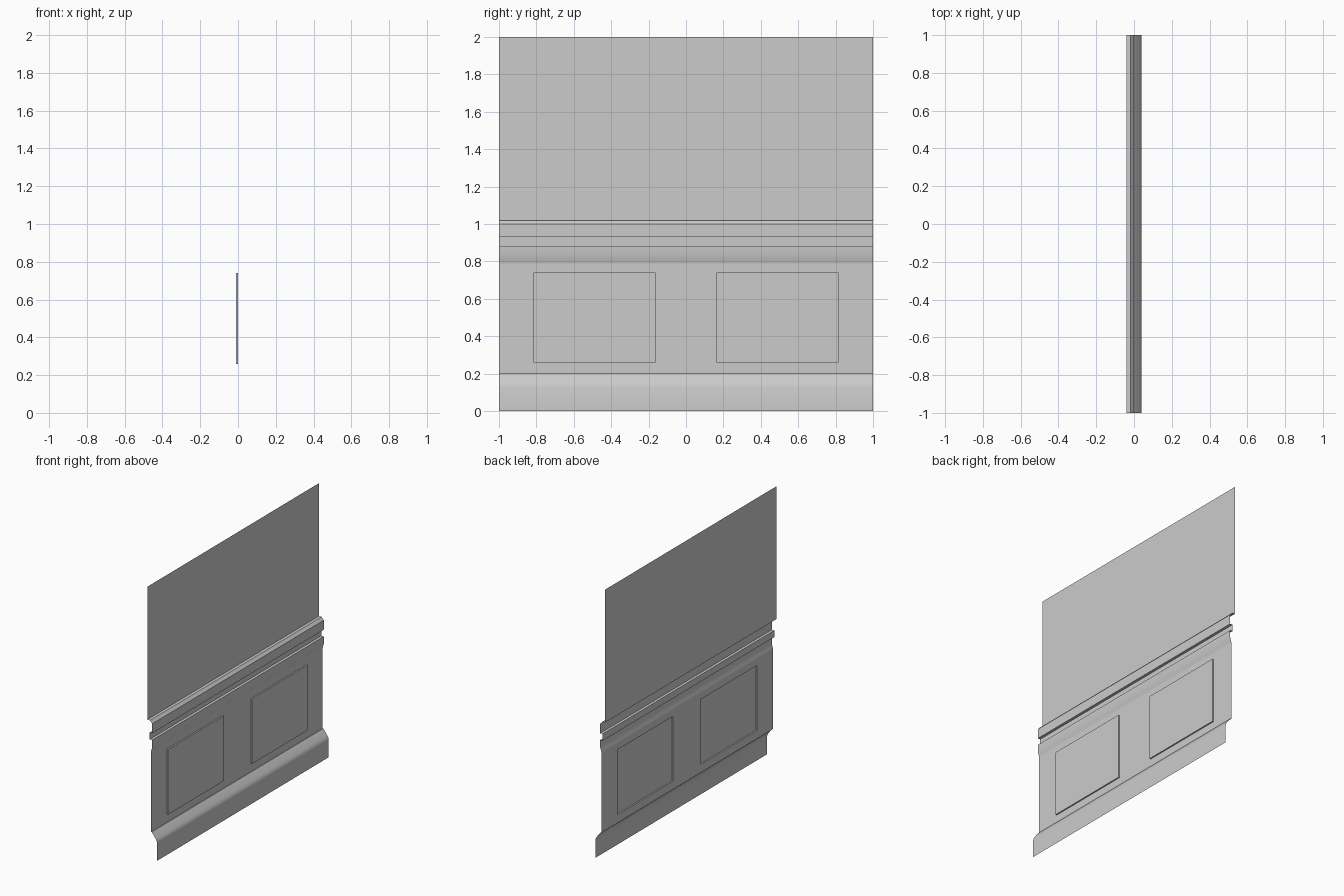
import bpy, bmesh

if "Cube" in bpy.data.objects:
    bpy.data.objects.remove(bpy.data.objects["Cube"])


def sheet(name, profile, ys=(-1.0, 1.0)):
    """Sweep an (x, z) profile, listed bottom to top, along the y stations; faces look to +x."""
    bm = bmesh.new()
    rows = [[bm.verts.new((x, y, z)) for y in ys] for x, z in profile]
    for lo, hi in zip(rows, rows[1:]):
        for i in range(len(ys) - 1):
            bm.faces.new((lo[i], lo[i + 1], hi[i + 1], hi[i]))
    # Raised panels: the middle cells of a field with several stations
    if len(ys) > 2:
        bm.faces.ensure_lookup_table()
        n = len(ys) - 1
        cells = [bm.faces[n + 1], bm.faces[n + 3]]
        out = bmesh.ops.extrude_discrete_faces(bm, faces=cells)["faces"]
        verts = list({v for f in out for v in f.verts})
        bmesh.ops.translate(bm, verts=verts, vec=(0.01, 0, 0))
        # discrete extrusion leaves only the rim walls and the raised face
    mesh = bpy.data.meshes.new(name)
    bm.to_mesh(mesh)
    bm.free()
    ob = bpy.data.objects.new(name, mesh)
    bpy.context.collection.objects.link(ob)
    bpy.ops.object.select_all(action='DESELECT')
    ob.select_set(True)
    bpy.context.view_layer.objects.active = ob
    bpy.ops.object.shade_smooth_by_angle(angle=0.6)
    return ob


# Baseboard with a rounded shoulder
sheet("baseboard", [(0.04, 0), (0.04, 0.13), (0.036, 0.145), (0.027, 0.16),
                    (0.013, 0.178), (0.003, 0.192), (-0.004, 0.2), (-0.01, 0.2)])

# Wainscot field with two raised panels
sheet("panel_field", [(-0.01, 0.2), (-0.01, 0.26), (-0.01, 0.74), (-0.01, 0.79)],
      (-1, -0.815, -0.163, 0.163, 0.815, 1))

# Lower moulding, cove and chair rail cap
sheet("chair_rail", [(-0.01, 0.79), (-0.007, 0.805), (0, 0.825), (0, 0.88),
                     (-0.02, 0.88), (-0.02, 0.93), (0, 0.93), (0, 1.0),
                     (-0.018, 1.02), (-0.04, 1.02)])

# Plain upper wall
sheet("upper_wall", [(-0.04, 1.02), (-0.04, 2.0)])
